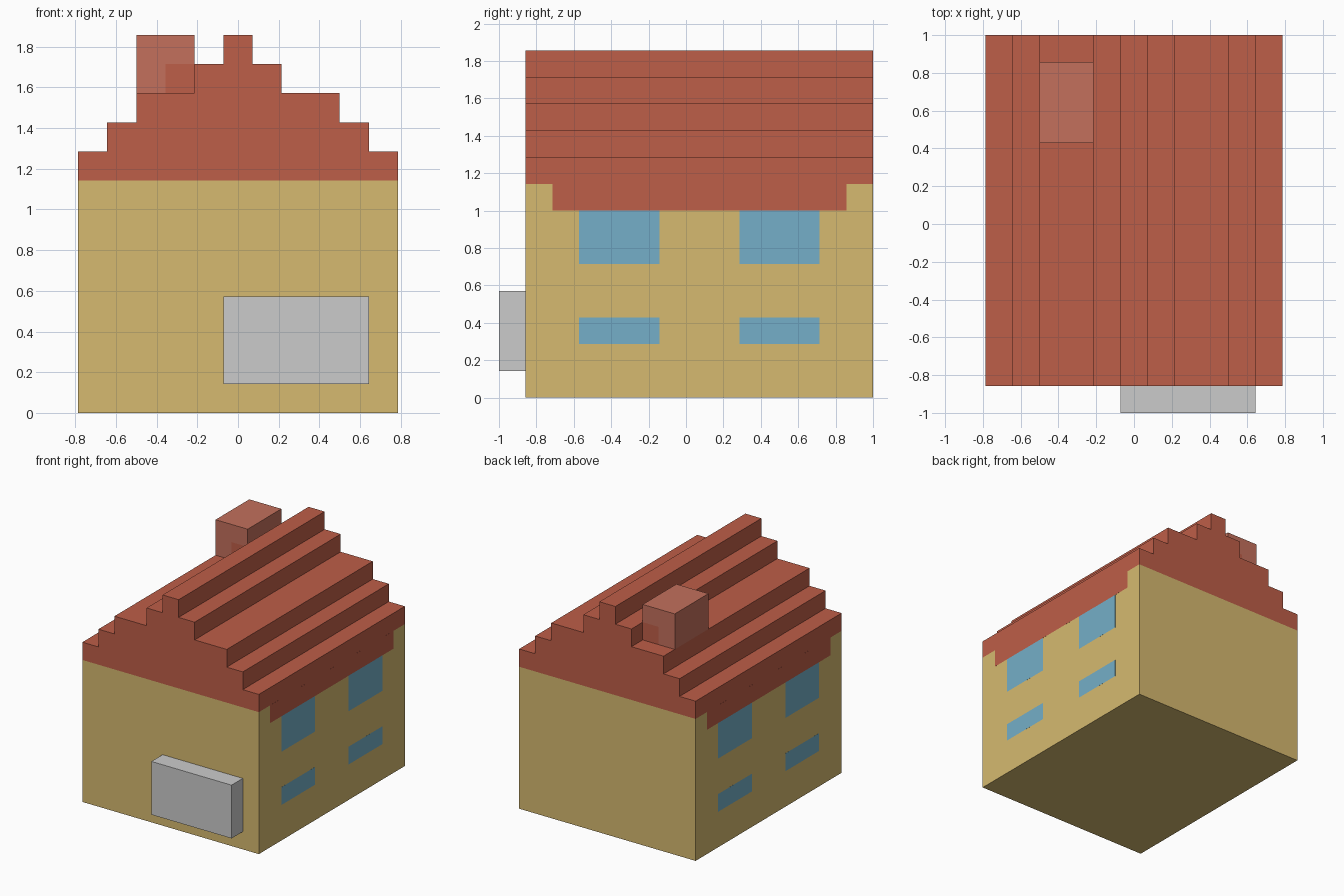
import bpy

if "Cube" in bpy.data.objects:
    bpy.data.objects.remove(bpy.data.objects["Cube"])

U = 1 / 7          # building module
SKIN = 0.01 * U    # thickness of flush wall panels


def material(name, rgb):
    m = bpy.data.materials.new(name)
    lin = [((c / 255 + 0.055) / 1.055) ** 2.4 for c in rgb]
    m.diffuse_color = (*lin, 1)
    m.use_nodes = True
    m.node_tree.nodes["Principled BSDF"].inputs["Base Color"].default_value = m.diffuse_color
    return m


def prism(name, profile, y0, y1, mat=None):
    """Extrude an x-z profile (in modules, anticlockwise from front) along y."""
    n = len(profile)
    verts = [(x * U, y * U, z * U) for y in (y0, y1) for x, z in profile]
    faces = [tuple(range(n)), tuple(reversed(range(n, 2 * n)))]
    faces += [(i, i + n, (i + 1) % n + n, (i + 1) % n) for i in range(n)]
    mesh = bpy.data.meshes.new(name)
    mesh.from_pydata(verts, [], faces)
    if mat:
        mesh.materials.append(mat)
    obj = bpy.data.objects.new(name, mesh)
    bpy.context.collection.objects.link(obj)
    return obj


def box(name, x, y, z, mat=None):
    return prism(name, [(x[0], z[0]), (x[1], z[0]), (x[1], z[1]), (x[0], z[1])], *y, mat)


wall = material("plaster", (214, 186, 112))
tile = material("roof_tile", (190, 94, 72))
brick = material("chimney_brick", (195, 112, 92))
glass = material("glass", (117, 175, 200))

# House body
box("walls", (-5.5, 5.5), (-6, 7), (0, 8), wall)

# Stepped roof, one side mirrored to the other
right = [(5.5, 8), (5.5, 9), (4.5, 9), (4.5, 10), (3.5, 10), (3.5, 11),
         (1.5, 11), (1.5, 12), (0.5, 12), (0.5, 13)]
prism("roof", right + [(-x, z) for x, z in reversed(right)], -6, 7, tile)

# Eaves and windows on both long sides
for side, s in (("right", 1), ("left", -1)):
    x = sorted((s * 5.4, s * (5.5 + SKIN)))
    box(f"eave_{side}", x, (-5, 6), (7, 8), tile)
    for row, z in (("lower", (2, 3)), ("upper", (5, 7))):
        for place, y in (("front", (-4, -1)), ("back", (2, 5))):
            box(f"window_{side}_{row}_{place}", x, y, z, glass)

# Chimney sitting over a small roof block
prism("chimney", [(-3.5, 11), (-2.5, 11), (-2.5, 12), (-1.5, 12), (-1.5, 13), (-3.5, 13)], 3, 6, brick)
box("chimney_base", (-2.5, -1.5), (3, 6), (11, 12), tile)

# Projecting front door panel
box("front_door", (-0.5, 4.5), (-7, -6), (1, 4))
